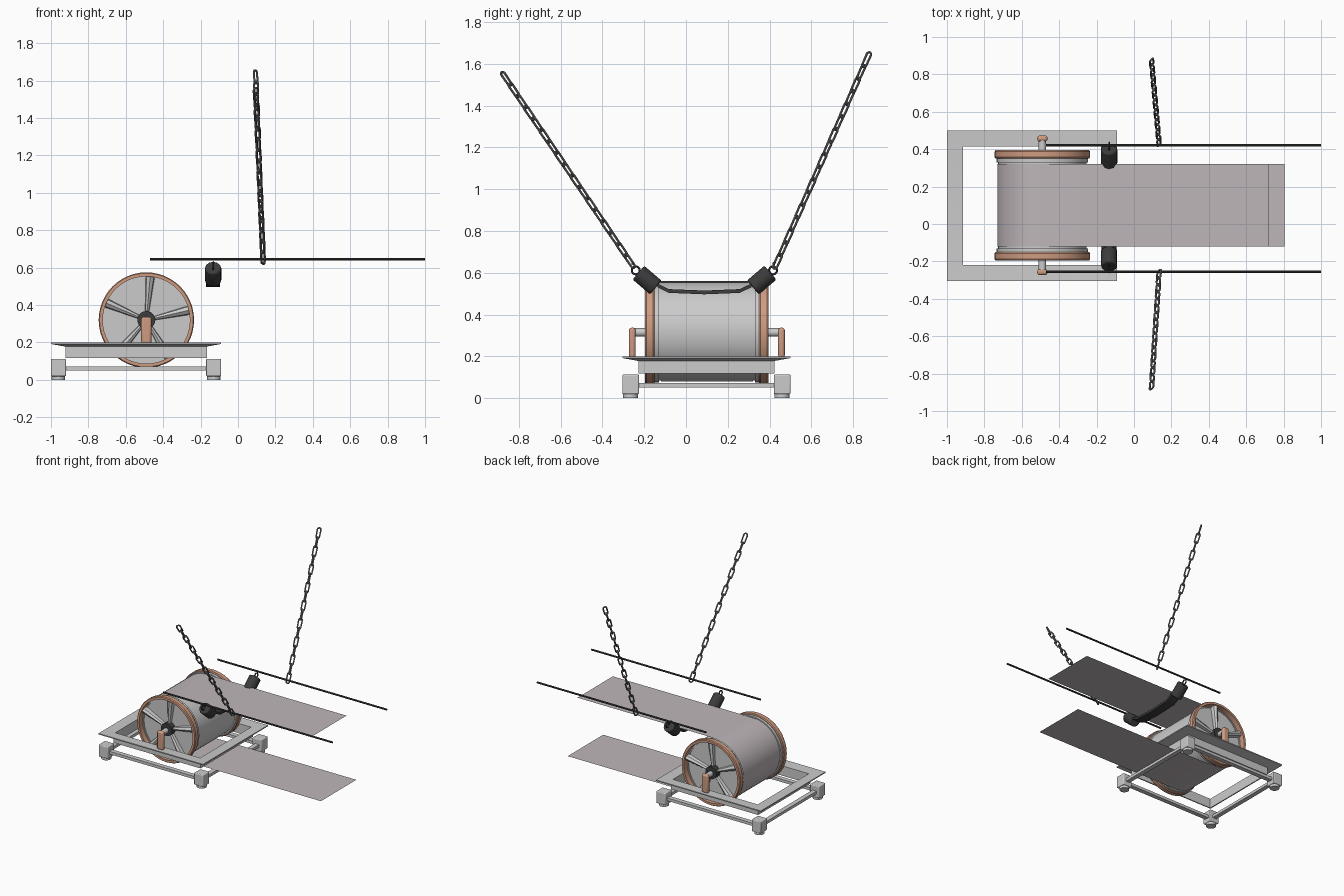
import bpy, bmesh
from math import pi, sin, cos, radians
from mathutils import Vector, Quaternion

if "Cube" in bpy.data.objects:
    bpy.data.objects.remove(bpy.data.objects["Cube"])

def mat(name, c):
    m = bpy.data.materials.new(name)
    m.diffuse_color = (*c, 1)
    m.use_nodes = True
    m.node_tree.nodes["Principled BSDF"].inputs["Base Color"].default_value = m.diffuse_color
    return m

COPPER = mat("copper", (0.62, 0.33, 0.22))
DARK = mat("dark_rubber", (0.045, 0.045, 0.045))
CHAIN = mat("chain_steel", (0.2, 0.2, 0.2))
BELT = mat("belt_sheet", (0.52, 0.47, 0.49))
CX, CY, CZ = -0.49, 0.10, 0.32      # drum centre
FRAME = (-1.0, -0.09, -0.305, 0.50)  # base footprint

def finish(o, name, m=None, smooth=True):
    o.name = name
    if m:
        o.data.materials.append(m)
    if smooth:
        bpy.ops.object.select_all(action='DESELECT')
        o.select_set(True)
        bpy.context.view_layer.objects.active = o
        bpy.ops.object.shade_smooth_by_angle(angle=radians(35))
    return o

def mesh(name, verts, faces, m=None, smooth=True):
    me = bpy.data.meshes.new(name)
    me.from_pydata(verts, [], faces)
    bm = bmesh.new()
    bm.from_mesh(me)
    bmesh.ops.recalc_face_normals(bm, faces=bm.faces)
    bm.to_mesh(me)
    bm.free()
    o = bpy.data.objects.new(name, me)
    bpy.context.collection.objects.link(o)
    return finish(o, name, m, smooth)

def box(name, c, size, m=None, bevel=0):
    bpy.ops.mesh.primitive_cube_add(size=1, location=c)
    o = bpy.context.object
    o.scale = size
    bpy.ops.object.transform_apply(location=False, rotation=False)
    if bevel:
        b = o.modifiers.new("bevel", 'BEVEL')
        b.width, b.segments = bevel, 3
    return finish(o, name, m)

def rod(name, a, b, r, m=None, n=24, bevel=0):
    a, b = Vector(a), Vector(b)
    bpy.ops.mesh.primitive_cylinder_add(vertices=n, radius=r, depth=(b - a).length, location=(a + b) / 2)
    o = bpy.context.object
    o.rotation_mode = 'QUATERNION'
    o.rotation_quaternion = (b - a).to_track_quat('Z', 'Y')
    if bevel:
        k = o.modifiers.new("bevel", 'BEVEL')
        k.width, k.segments = bevel, 2
    return finish(o, name, m)

def rect_sweep(name, prof):
    # closed (inset, z) profile carried round the rectangular footprint
    x0, x1, y0, y1 = FRAME
    v, f, n = [], [], len(prof)
    for sx, sy in ((0, 0), (1, 0), (1, 1), (0, 1)):
        for d, z in prof:
            v.append((x1 - d if sx else x0 + d, y1 - d if sy else y0 + d, z))
    for i in range(4):
        for j in range(n):
            k, l = (i + 1) % 4, (j + 1) % n
            f.append((i * n + j, k * n + j, k * n + l, i * n + l))
    return mesh(name, v, f)

def lathe_y(name, prof, m=None, n=48):
    # closed (radius, y) profile turned about the drum axle
    v, f, p = [], [], len(prof)
    for i in range(n):
        t = 2 * pi * i / n
        v += [(CX + r * cos(t), y, CZ + r * sin(t)) for r, y in prof]
    for i in range(n):
        for j in range(p):
            k, l = (i + 1) % n, (j + 1) % p
            f.append((i * p + j, k * p + j, k * p + l, i * p + l))
    return mesh(name, v, f, m)

# Base: angle-section top frame, lower rails, legs with round feet
rect_sweep("top_frame", [(0, 0.2), (0, 0.192), (0.077, 0.178), (0.077, 0.118), (0.086, 0.118), (0.086, 0.195)])
rect_sweep("lower_rails", [(0.022, 0.05), (0.022, 0.072), (0.058, 0.072), (0.058, 0.05)])
for x in (FRAME[0] + 0.04, FRAME[1] - 0.04):
    for y in (FRAME[2] + 0.04, FRAME[3] - 0.04):
        box("leg", (x, y, 0.066), (0.08, 0.08, 0.094), bevel=0.006)
        rod("foot", (x, y, 0), (x, y, 0.03), 0.036)

# Drum body with rims, spokes, hubs and brackets at both ends
rod("drum", (CX, CY - 0.245, CZ), (CX, CY + 0.245, CZ), 0.236, n=48)
rod("axle", (CX, CY - 0.35, CZ - 0.005), (CX, CY + 0.35, CZ - 0.005), 0.02)
for s in (-1, 1):
    lathe_y("rim", [(0.233, CY + s * 0.25), (0.250, CY + s * 0.25), (0.255, CY + s * 0.257),
                    (0.255, CY + s * 0.288), (0.250, CY + s * 0.295), (0.233, CY + s * 0.295)], COPPER)
    lathe_y("drum_lip", [(0.225, CY + s * 0.23), (0.245, CY + s * 0.23),
                         (0.245, CY + s * 0.252), (0.225, CY + s * 0.252)])
    rod("hub", (CX, CY + s * 0.24, CZ), (CX, CY + s * 0.29, CZ), 0.048, DARK)
    for i in range(5):
        t = radians(85 + 72 * i)
        u, w = Vector((cos(t), 0, sin(t))), Vector((-sin(t), 0, cos(t)))
        v = []
        for r, h, d in ((0.035, 0.010, 0.275), (0.238, 0.025, 0.285)):
            c = Vector((CX, CY, CZ)) + u * r
            v += [c + w * h + Vector((0, s * 0.243, 0)), c + w * h * 0.8 + Vector((0, s * (d - 0.01), 0)),
                  c + Vector((0, s * d, 0)),
                  c - w * h * 0.8 + Vector((0, s * (d - 0.01), 0)), c - w * h + Vector((0, s * 0.243, 0))]
        mesh("spoke", v, [(j, (j + 1) % 5, (j + 1) % 5 + 5, j + 5) for j in range(5)]
             + [(4, 3, 2, 1, 0), (5, 6, 7, 8, 9)])
    box("axle_bracket", (CX, CY + s * 0.357, 0.265), (0.055, 0.032, 0.145), COPPER, bevel=0.013)

# Belt: one thin sheet wrapping the back of the drum
R = 0.241
path = [(0.805, CZ - R), (-0.2, CZ - R)]
path += [(CX - R * sin(pi * i / 24), CZ - R * cos(pi * i / 24)) for i in range(25)]
path += [(-0.2, CZ + R), (0.72, CZ + R)]
bv = [(x, y, z) for x, z in path for y in (-0.12, 0.32)]
mesh("belt", bv, [(2 * i, 2 * i + 1, 2 * i + 3, 2 * i + 2) for i in range(len(path) - 1)], BELT)

# Long side bars
for y in (-0.255, 0.42):
    rod("side_bar", (-0.47, y, 0.645), (1.0, y, 0.645), 0.007, DARK, 10)

# Sling under the upper belt: strap, end pads and hooks
MY = 0.088
sp = [(-0.225, 0.54), (-0.17, 0.513), (0, 0.506), (0.17, 0.513), (0.225, 0.54)]
v = [(x, MY + y, z + dz) for y, z in sp for x, dz in ((-0.17, -.009), (-0.095, -.009), (-0.095, .009), (-0.17, .009))]
f = [(4 * i + j, 4 * i + (j + 1) % 4, 4 * i + 4 + (j + 1) % 4, 4 * i + 4 + j) for i in range(4) for j in range(4)]
mesh("sling_strap", v, f + [(3, 2, 1, 0), (16, 17, 18, 19)], DARK)
for s in (-1, 1):
    c = Vector((-0.133, MY + s * 0.274, 0.565))
    d = Vector((0, s * 0.76, 0.65)) * 0.055
    rod("sling_pad", c - d, c + d, 0.044, DARK, 12, 0.008)
    bpy.ops.mesh.primitive_torus_add(major_radius=0.019, minor_radius=0.005, major_segments=16, minor_segments=6,
                                     location=c + d * 1.3, rotation=(0, pi / 2, 0))
    finish(bpy.context.object, "sling_hook", DARK)

# Chains: stretched torus links, alternately turned a quarter
bpy.ops.mesh.primitive_torus_add(major_radius=0.0135, minor_radius=0.0055, major_segments=16, minor_segments=8)
link = finish(bpy.context.object, "chain_link", CHAIN)
for vt in link.data.vertices:
    vt.co.x += 0.025 if vt.co.x > 0 else -0.025
lm = link.data
bpy.data.objects.remove(link)
N = 17
for a, b in (((0.135, -0.245, 0.62), (0.093, -0.885, 1.565)), ((0.135, 0.42, 0.615), (0.093, 0.882, 1.66))):
    a, b = Vector(a), Vector(b)
    L = (b - a).length
    u = (b - a) / L
    q = u.to_track_quat('X', 'Z')
    for i in range(N):
        o = bpy.data.objects.new("chain_link", lm)
        bpy.context.collection.objects.link(o)
        o.location = a + u * (0.044 + (L - 0.088) * i / (N - 1))
        o.rotation_mode = 'QUATERNION'
        o.rotation_quaternion = q @ Quaternion((1, 0, 0), radians(45 + 90 * (i % 2)))
